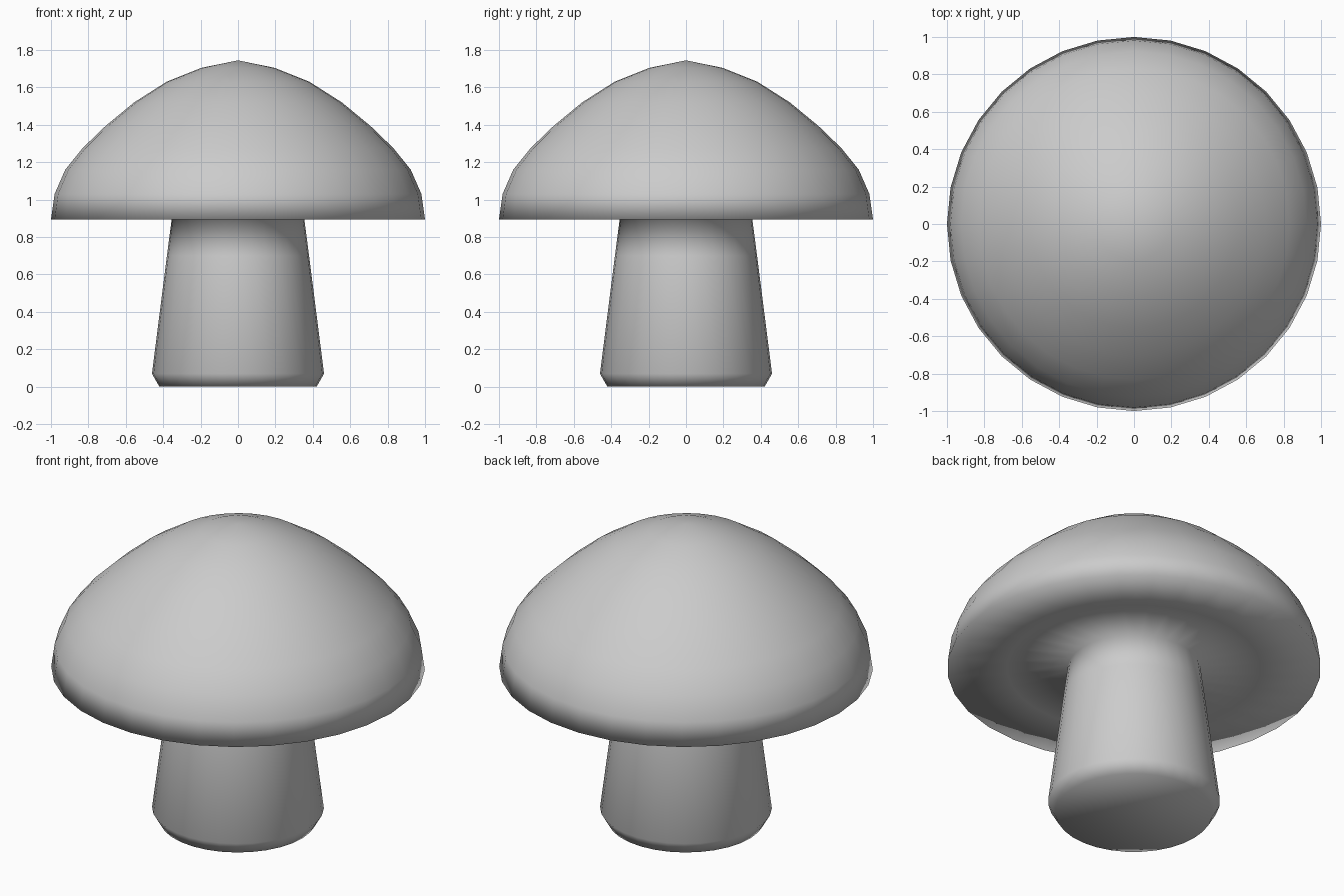
import bpy, bmesh, math

if "Cube" in bpy.data.objects:
    bpy.data.objects.remove(bpy.data.objects["Cube"])

SIDES = 32


def revolve(name, profile):
    """Spin a list of (radius, z) points round the z axis; radius 0 makes a pole."""
    bm = bmesh.new()
    rings = []
    for r, z in profile:
        if r == 0:
            rings.append([bm.verts.new((0, 0, z))] * SIDES)
        else:
            rings.append([bm.verts.new((r * math.cos(2 * math.pi * i / SIDES),
                                        r * math.sin(2 * math.pi * i / SIDES), z))
                          for i in range(SIDES)])
    for a, b in zip(rings, rings[1:]):
        for i in range(SIDES):
            j = (i + 1) % SIDES
            bm.faces.new(dict.fromkeys((a[i], a[j], b[j], b[i])))
    # Flat base closing the last ring
    bm.faces.new(rings[-1])
    bmesh.ops.recalc_face_normals(bm, faces=bm.faces)
    for f in bm.faces:
        f.smooth = True
    mesh = bpy.data.meshes.new(name)
    bm.to_mesh(mesh)
    bm.free()
    obj = bpy.data.objects.new(name, mesh)
    bpy.context.collection.objects.link(obj)
    return obj


# Domed cap: rings at equal sphere angles, slightly pinched towards the tip
cap_heights = [1.745, 1.705, 1.63, 1.52, 1.395, 1.275, 1.16, 1.03, 0.893]
cap = [(math.sin(math.radians(11.25 * i)), z) for i, z in enumerate(cap_heights)]

# Flat underside running into the stem
underside = [(0.68, 0.893), (0.355, 0.893)]

# Tapered stem with a bevelled foot
stem = [(0.38, 0.70), (0.46, 0.07), (0.42, 0.0)]

revolve("mushroom", cap + underside + stem)
